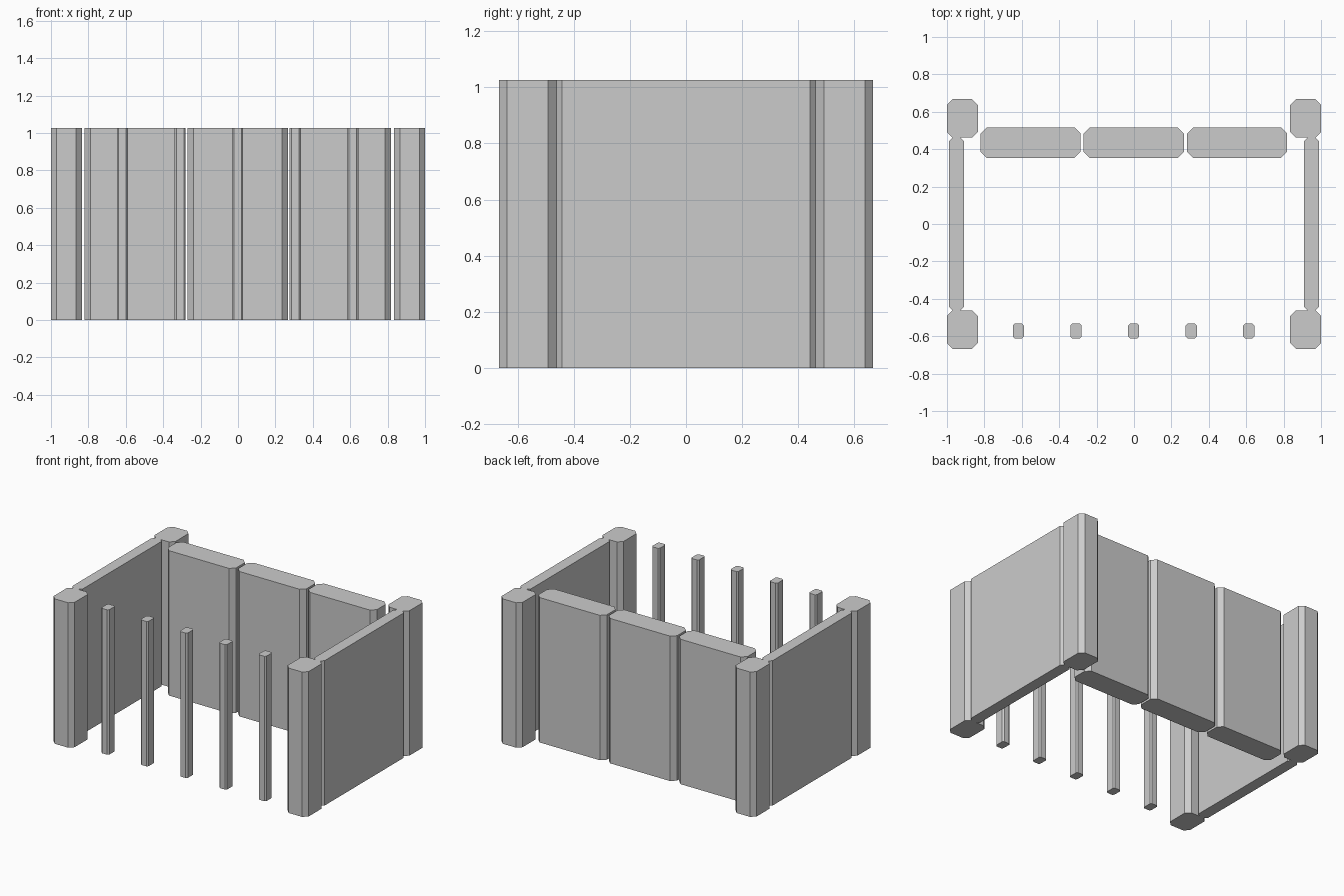
import bpy, bmesh

if "Cube" in bpy.data.objects:
    bpy.data.objects.remove(bpy.data.objects["Cube"])

HEIGHT = 1.027


def prism(name, x0, x1, y0, y1, c):
    """Upright block with chamfered vertical edges, standing on z = 0."""
    outline = [(x0 + c, y0), (x1 - c, y0), (x1, y0 + c), (x1, y1 - c),
               (x1 - c, y1), (x0 + c, y1), (x0, y1 - c), (x0, y0 + c)]
    bm = bmesh.new()
    base = bm.faces.new([bm.verts.new((x, y, 0)) for x, y in outline])
    top = bmesh.ops.extrude_face_region(bm, geom=[base], use_keep_orig=True)
    verts = [g for g in top["geom"] if isinstance(g, bmesh.types.BMVert)]
    bmesh.ops.translate(bm, verts=verts, vec=(0, 0, HEIGHT))
    bmesh.ops.recalc_face_normals(bm, faces=bm.faces)
    mesh = bpy.data.meshes.new(name)
    bm.to_mesh(mesh)
    bm.free()
    obj = bpy.data.objects.new(name, mesh)
    bpy.context.collection.objects.link(obj)
    return obj


# Corner posts and side walls, mirrored left and right
for side, s in (("left", -1), ("right", 1)):
    xa, xb = sorted((s * 0.835, s * 1.0))
    prism(f"{side}_front_post", xa, xb, -0.667, -0.462, 0.03)
    prism(f"{side}_back_post", xa, xb, 0.462, 0.667, 0.03)
    xa, xb = sorted((s * 0.909, s * 0.989))
    prism(f"{side}_wall", xa, xb, -0.462, 0.462, 0.02)

# Three thick back panels
for i in range(3):
    cx = -0.001 + (i - 1) * 0.552
    prism(f"back_panel_{i + 1}", cx - 0.268, cx + 0.268, 0.354, 0.515, 0.032)

# Five slim front bars
for i in range(5):
    cx = -0.002 + (i - 2) * 0.308
    prism(f"front_bar_{i + 1}", cx - 0.03, cx + 0.03, -0.611, -0.533, 0.01)
